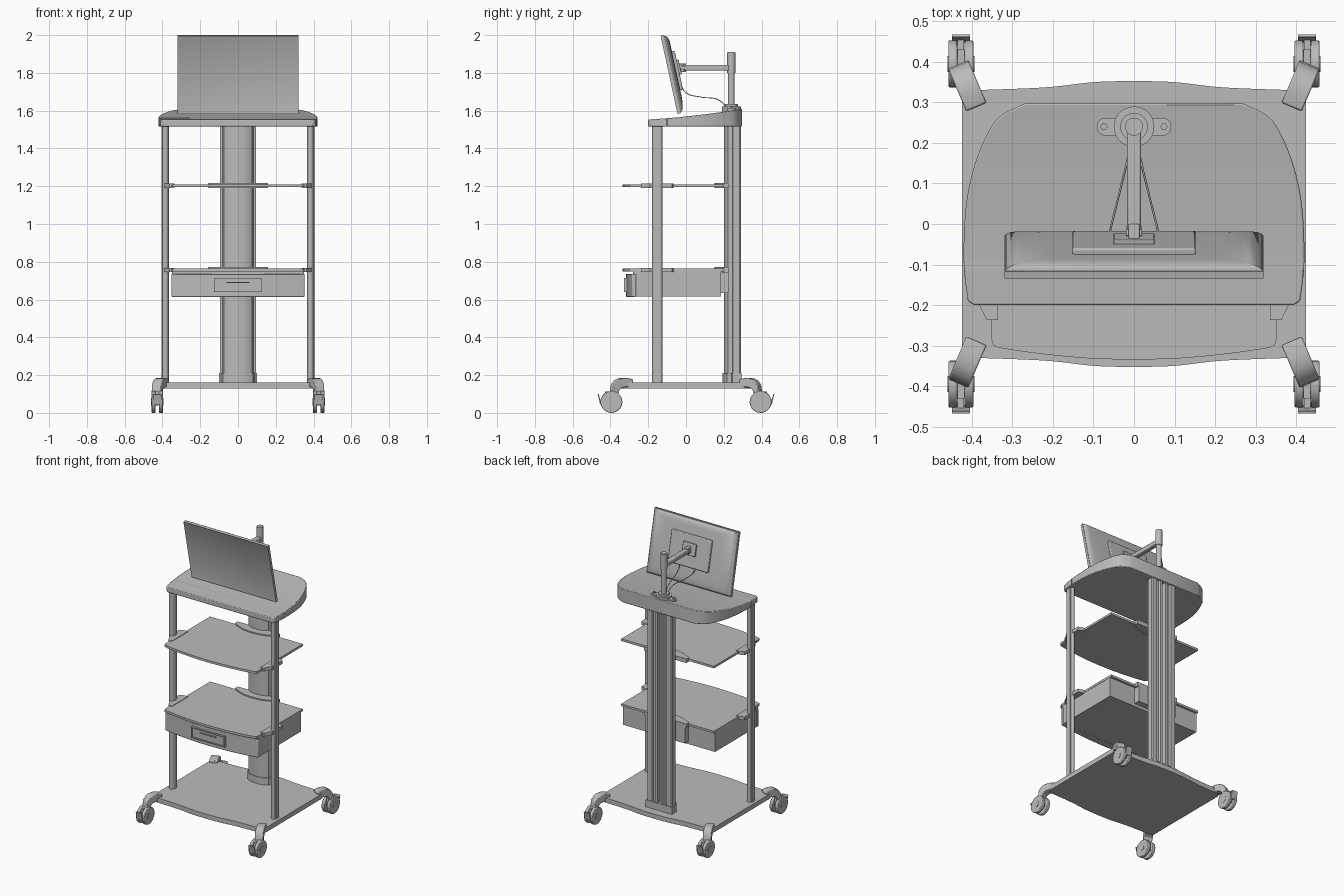
import bpy, bmesh, math
from mathutils import Matrix, Vector

if "Cube" in bpy.data.objects:
    bpy.data.objects.remove(bpy.data.objects["Cube"], do_unlink=True)

grey = bpy.data.materials.new("light_grey")
grey.use_nodes = True
grey.diffuse_color = (0.5, 0.5, 0.5, 1)
grey.node_tree.nodes["Principled BSDF"].inputs["Base Color"].default_value = (0.5, 0.5, 0.5, 1)


def finish(name, bm, matrix=None, bevel=0):
    """Turn a bmesh into a smooth-by-angle object."""
    if matrix:
        bm.transform(matrix)
    bmesh.ops.recalc_face_normals(bm, faces=bm.faces)
    mesh = bpy.data.meshes.new(name)
    bm.to_mesh(mesh)
    bm.free()
    mesh.materials.append(grey)
    ob = bpy.data.objects.new(name, mesh)
    bpy.context.scene.collection.objects.link(ob)
    bpy.ops.object.select_all(action="DESELECT")
    ob.select_set(True)
    bpy.context.view_layer.objects.active = ob
    bpy.ops.object.shade_smooth_by_angle(angle=math.radians(32))
    if bevel:
        mod = ob.modifiers.new("rounded_edges", "BEVEL")
        mod.width, mod.segments, mod.limit_method = bevel, 2, "ANGLE"
    return ob


def prism_mesh(points, z0, z1):
    bm = bmesh.new()
    face = bm.faces.new([bm.verts.new((x, y, z0)) for x, y in points])
    ext = bmesh.ops.extrude_face_region(bm, geom=[face])
    for v in ext["geom"]:
        if isinstance(v, bmesh.types.BMVert):
            v.co.z = z1
    return bm


def prism(name, points, z0, z1, matrix=None, bevel=0):
    return finish(name, prism_mesh(points, z0, z1), matrix, bevel)


def box(name, x, y, z, matrix=None, bevel=0):
    pts = [(x[0], y[0]), (x[1], y[0]), (x[1], y[1]), (x[0], y[1])]
    return prism(name, pts, z[0], z[1], matrix, bevel)


def ellipse(rx, ry, cx=0, cy=0, n=28):
    return [(cx + rx * math.cos(math.tau * i / n), cy + ry * math.sin(math.tau * i / n))
            for i in range(n)]


def sym(half):
    """Mirror a half outline across x = 0."""
    return half + [(-x, y) for x, y in reversed(half) if x > 0]


def wavy(half, n=12):
    """Smooth an outline by Catmull-Rom interpolation."""
    out = []
    for i in range(len(half) - 1):
        p = [Vector(half[max(0, min(len(half) - 1, i + k))]) for k in (-1, 0, 1, 2)]
        for j in range(n):
            t = j / n
            q = 0.5 * (2 * p[1] + (p[2] - p[0]) * t + (2 * p[0] - 5 * p[1] + 4 * p[2] - p[3]) * t * t
                       + (3 * p[1] - p[0] - 3 * p[2] + p[3]) * t ** 3)
            out.append(tuple(q))
    return out + [half[-1]]


# Base board with bowed front and back
front_edge = wavy([(0, -0.353), (0.1, -0.35), (0.22, -0.337), (0.4, -0.33)], 6)
base_half = front_edge + [(0.425, -0.31), (0.425, 0.31)] + [(x, -y) for x, y in reversed(front_edge)]
prism("base_board", sym(base_half), 0.13, 0.162)

# Worktop, its upper face rising toward the back
side = wavy([(0.41, -0.19), (0.42, -0.1), (0.417, 0.02), (0.403, 0.11), (0.375, 0.195),
             (0.335, 0.262), (0.27, 0.297)], 6)
bm = prism_mesh(sym([(0, -0.2), (0.395, -0.2)] + side + [(0, 0.297)]), 1.517, 1.553)
for i in range(1, 10):
    bmesh.ops.bisect_plane(bm, geom=bm.verts[:] + bm.edges[:] + bm.faces[:],
                           plane_co=(0, -0.2 + 0.05 * i, 0), plane_no=(0, 1, 0))
for v in bm.verts:
    if v.co.z > 1.54:
        t = (v.co.y + 0.2) / 0.497
        v.co.z += 0.03 * t + 0.027 * t * t
finish("worktop", bm, bevel=0.004)

# Rear column with a rounded front and a grooved back
column = [(0, 0.2), (0.03, 0.202), (0.055, 0.209), (0.075, 0.223), (0.083, 0.245), (0.095, 0.248),
          (0.095, 0.284), (0.09, 0.29), (0.055, 0.29), (0.05, 0.28), (0.035, 0.28),
          (0.03, 0.29), (0.014, 0.29), (0.01, 0.265), (0, 0.265)]
prism("rear_column", sym(column), 0.16, 1.52)
collar = [(0, 0.194), (0.055, 0.203), (0.08, 0.218), (0.09, 0.24), (0.1, 0.245), (0.1, 0.295), (0, 0.295)]
prism("column_collar", sym(collar), 0.16, 0.21)

# Front posts with a rib at the outer side
for s, label in ((1, "left"), (-1, "right")):
    prism(label + "_front_post", ellipse(0.018, 0.027, s * 0.384, -0.152), 0.16, 1.52)
    box(label + "_post_rib", sorted((s * 0.385, s * 0.405)), (-0.168, -0.136), (0.16, 1.52))

# Shelves with side clips and a bracket at the column
shelf_half = wavy([(0, -0.335), (0.12, -0.331), (0.25, -0.318), (0.335, -0.305)], 5) + [
    (0.347, -0.299), (0.352, -0.285), (0.352, 0.2), (0, 0.2)]
clip = [(0.335, -0.237), (0.363, -0.237), (0.382, -0.2), (0.392, -0.19), (0.392, -0.075),
        (0.36, -0.065), (0.335, -0.065)]
bracket = wavy([(0, 0.15), (0.08, 0.16), (0.16, 0.195)], 6) + [(0.16, 0.225), (0, 0.225)]
for z, label in ((1.195, "upper"), (0.749, "lower")):
    prism(label + "_shelf", sym(shelf_half), z, z + 0.015)
    prism(label + "_shelf_bracket", sym(bracket), z - 0.005, z + 0.023)
    for s in (1, -1):
        prism(label + "_shelf_clip", [(s * x, y) for x, y in clip], z - 0.004, z + 0.019)

# Drawer
box("drawer_body", (-0.35, 0.35), (-0.28, 0.185), (0.616, 0.75))
box("drawer_mount", (-0.15, 0.15), (0.18, 0.225), (0.636, 0.75))
panel = wavy([(0, -0.318), (0.12, -0.314), (0.25, -0.301), (0.352, -0.285)], 5)
prism("drawer_front", sym(panel + [(0.352, -0.265), (0, -0.265)]), 0.614, 0.736, bevel=0.004)
for z in (0.64, 0.708):
    box("handle_rail", (-0.127, 0.127), (-0.328, -0.3), (z, z + 0.007))
for x in (-0.127, 0.12):
    box("handle_side", (x, x + 0.007), (-0.328, -0.3), (0.64, 0.715))
box("handle_plate", (-0.122, 0.122), (-0.321, -0.3), (0.645, 0.71))
box("handle_grip", (-0.06, 0.06), (-0.329, -0.31), (0.688, 0.694))

# Casters at the four corners
arm = [(-0.01, 0.14), (-0.01, 0.178), (0.03, 0.186), (0.06, 0.182), (0.083, 0.17), (0.1, 0.145),
       (0.105, 0.1), (0.075, 0.1), (0.068, 0.125), (0.05, 0.135)]
along_x = Matrix.Rotation(math.pi / 2, 4, "Y")
for sx in (1, -1):
    for sy in (1, -1):
        d = Vector((sx * 0.037, sy * 0.087, 0)).normalized()
        w = Vector((-d.y, d.x, 0))
        start = Vector((sx * 0.393, sy * 0.298, 0))
        frame = Matrix((d, (0, 0, 1), w)).transposed().to_4x4()
        prism("caster_arm", arm, -0.027, 0.027, Matrix.Translation(start) @ frame, 0.004)
        hub = Matrix.Translation((sx * 0.427, sy * 0.395, 0.058))
        for off in (-0.02, 0.02):
            prism("caster_wheel", ellipse(0.058, 0.058), off - 0.011, off + 0.011, hub @ along_x, 0.004)
        prism("caster_axle", ellipse(0.02, 0.02), -0.033, 0.033, hub @ along_x)
        box("caster_fork", (-0.009, 0.009), (-0.035, 0.035), (-0.02, 0.055), hub)
        tilt = Matrix.Translation((0, sy * 0.063, 0.014)) @ Matrix.Rotation(sy * -0.25, 4, "X")
        box("caster_brake", (-0.022, 0.022), (-0.003, 0.003), (-0.028, 0.028), hub @ tilt)
        box("brake_link", (-0.008, 0.008), sorted((0, sy * 0.062)), (-0.005, 0.012), hub)

# Monitor, built upright and then leaned toward the front
lean = Matrix.Translation((0, -0.045, 1.583)) @ Matrix.Rotation(math.radians(12.2), 4, "X")
H, W = 0.423, 0.32
bm = bmesh.new()
bmesh.ops.create_cube(bm, size=1, matrix=Matrix.Translation((0, 0.009, H / 2))
                      @ Matrix.Diagonal((2 * W, 0.018, H, 1)))
screen = min(bm.faces, key=lambda f: f.calc_center_median().y)
bmesh.ops.inset_individual(bm, faces=[screen], thickness=0.009, depth=-0.003)
finish("monitor_panel", bm, lean)

bm = bmesh.new()
rings = []
for i in range(7):
    a = i / 6 * math.pi / 2
    k, depth = 1 - math.cos(a), 0.017 + 0.024 * math.sin(a)
    x, lo, hi = W - 0.002 - 0.11 * k, 0.004 + 0.085 * k, H - 0.004 - 0.04 * k
    rings.append([bm.verts.new(p) for p in ((-x, depth, lo), (x, depth, lo), (x, depth, hi), (-x, depth, hi))])
for a, b in zip(rings, rings[1:]):
    for j in range(4):
        bm.faces.new((a[j], a[j - 1], b[j - 1], b[j]))
bm.faces.new(rings[-1])
finish("monitor_back", bm, lean)
box("mount_box", (-0.152, 0.152), (0.03, 0.056), (0.12, 0.33), lean, 0.005)
box("mount_plate", (-0.05, 0.05), (0.05, 0.066), (0.2, 0.28), lean, 0.002)

# Monitor arm and pole
box("arm_head", (-0.014, 0.014), (-0.05, 0.0), (1.805, 1.85), bevel=0.004)
box("monitor_arm", (-0.017, 0.017), (-0.015, 0.235), (1.812, 1.842), bevel=0.005)
box("arm_hinge", (-0.02, 0.02), (-0.03, -0.005), (1.815, 1.838), bevel=0.003)
for name, r, z0, z1 in (("pole", 0.018, 1.6, 1.91), ("pole_sleeve", 0.022, 1.8, 1.908),
                        ("pole_foot", 0.05, 1.59, 1.622), ("pole_collar", 0.034, 1.6, 1.636)):
    prism(name, ellipse(r, r, 0, 0.24), z0, z1)
box("pole_base", (-0.07, 0.07), (0.218, 0.262), (1.59, 1.613))
for s in (1, -1):
    prism("base_ear", ellipse(0.022, 0.022, s * 0.07, 0.24), 1.59, 1.6132)
    prism("base_bolt", ellipse(0.009, 0.009, s * 0.074, 0.24, 6), 1.6, 1.624)

    # Cable drooping from the monitor to the pole
    curve = bpy.data.curves.new("cable", "CURVE")
    curve.dimensions, curve.bevel_depth, curve.bevel_resolution = "3D", 0.0025, 1
    path = [(0.062, -0.03, 1.74), (0.055, 0.0, 1.695), (0.035, 0.08, 1.672),
            (0.014, 0.17, 1.658), (0.008, 0.215, 1.62)]
    spline = curve.splines.new("BEZIER")
    spline.bezier_points.add(len(path) - 1)
    for bp, (x, y, z) in zip(spline.bezier_points, path):
        bp.co = (s * x, y, z)
        bp.handle_left_type = bp.handle_right_type = "AUTO"
    curve.materials.append(grey)
    bpy.context.scene.collection.objects.link(bpy.data.objects.new("cable", curve))
